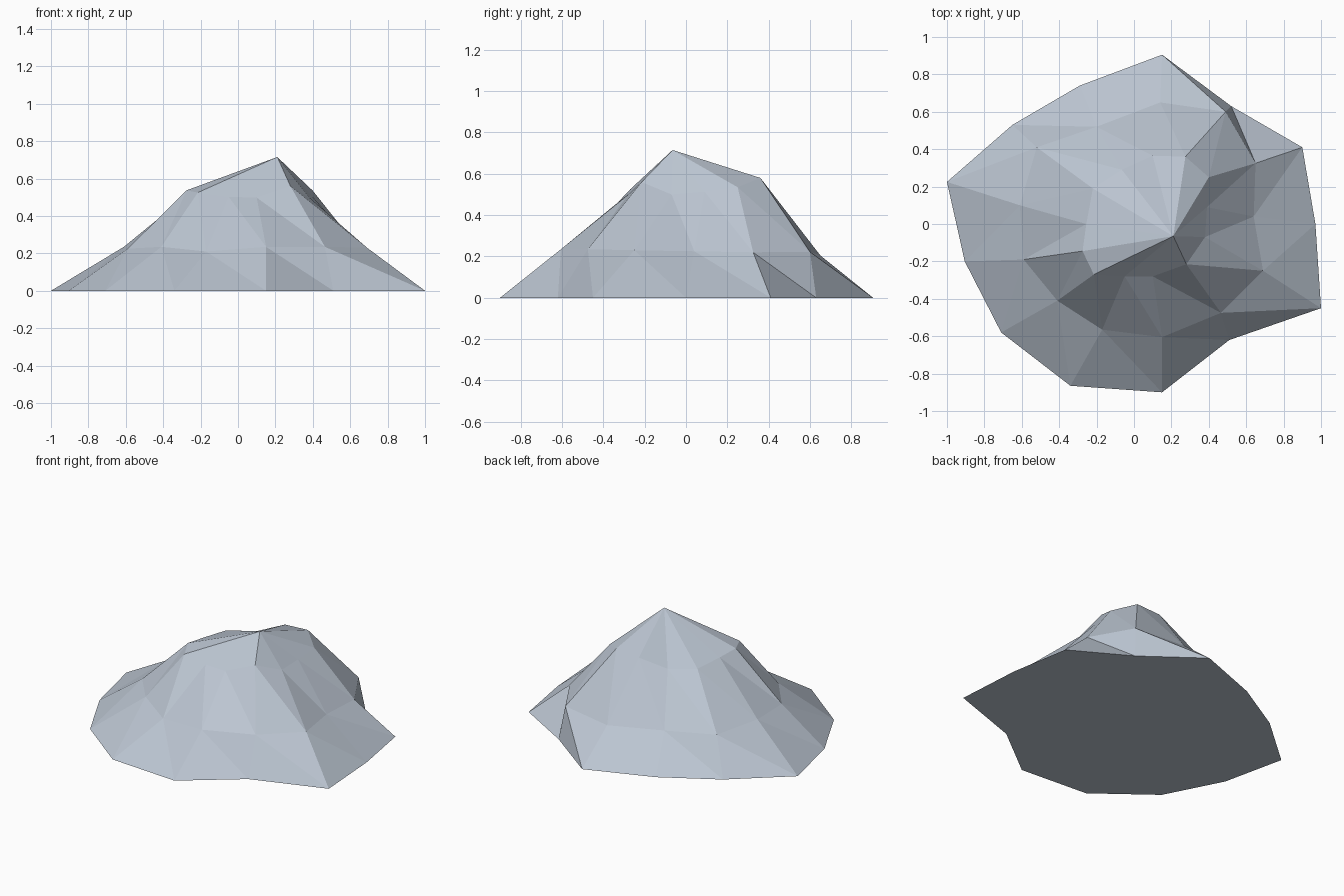
import bpy, bmesh

if "Cube" in bpy.data.objects:
    bpy.data.objects.remove(bpy.data.objects["Cube"])

# Contour rings of the hill, counter-clockwise from +x (13 points each)
foot = [(.97, 0), (.90, .41), (.52, .63), (.15, .905), (-.29, .74), (-.65, .53), (-1, .225),
        (-.905, -.20), (-.71, -.58), (-.34, -.865), (.15, -.90), (.51, -.62), (1, -.45)]
slope = [(.64, .04, .225), (.65, .325, .22), (.49, .60, .222), (.14, .65, .205), (-.20, .52, .21),
         (-.52, .41, .225), (-.61, .10, .235), (-.59, -.19, .225), (-.41, -.41, .235),
         (-.17, -.565, .21), (.15, -.605, .235), (.465, -.475, .235), (.69, -.25, .23)]
shoulder = [(.39, .09, .513), (.40, .25, .535), (.275, .36, .58), (.10, .365, .568), (-.065, .29, .507),
            (-.22, .19, .51), (-.255, 0, .525), (-.275, -.145, .537), (-.215, -.27, .525),
            (-.05, -.28, .502), (.10, -.28, .498), (.28, -.215, .56), (.38, -.07, .50)]
peak = (.21, -.065, .715)

bm = bmesh.new()
rings = [[bm.verts.new((p[0], p[1], p[2] if len(p) > 2 else 0)) for p in ring]
         for ring in (foot, slope, shoulder)]
top = bm.verts.new(peak)
n = len(foot)

# Faceted sides between neighbouring rings
for low, high in zip(rings, rings[1:]):
    for i in range(n):
        j = (i + 1) % n
        bm.faces.new((low[i], low[j], high[i]))
        bm.faces.new((low[j], high[j], high[i]))

# Summit fan and flat underside
for i in range(n):
    bm.faces.new((rings[2][i], rings[2][(i + 1) % n], top))
bm.faces.new(rings[0][::-1])

mesh = bpy.data.meshes.new("rock_mound")
bm.to_mesh(mesh)
bm.free()
mound = bpy.data.objects.new("rock_mound", mesh)
bpy.context.collection.objects.link(mound)

# Single pale stone colour
stone = bpy.data.materials.new("pale blue grey stone")
stone.diffuse_color = (.50, .56, .64, 1)
stone.use_nodes = True
stone.node_tree.nodes["Principled BSDF"].inputs["Base Color"].default_value = stone.diffuse_color
mesh.materials.append(stone)
